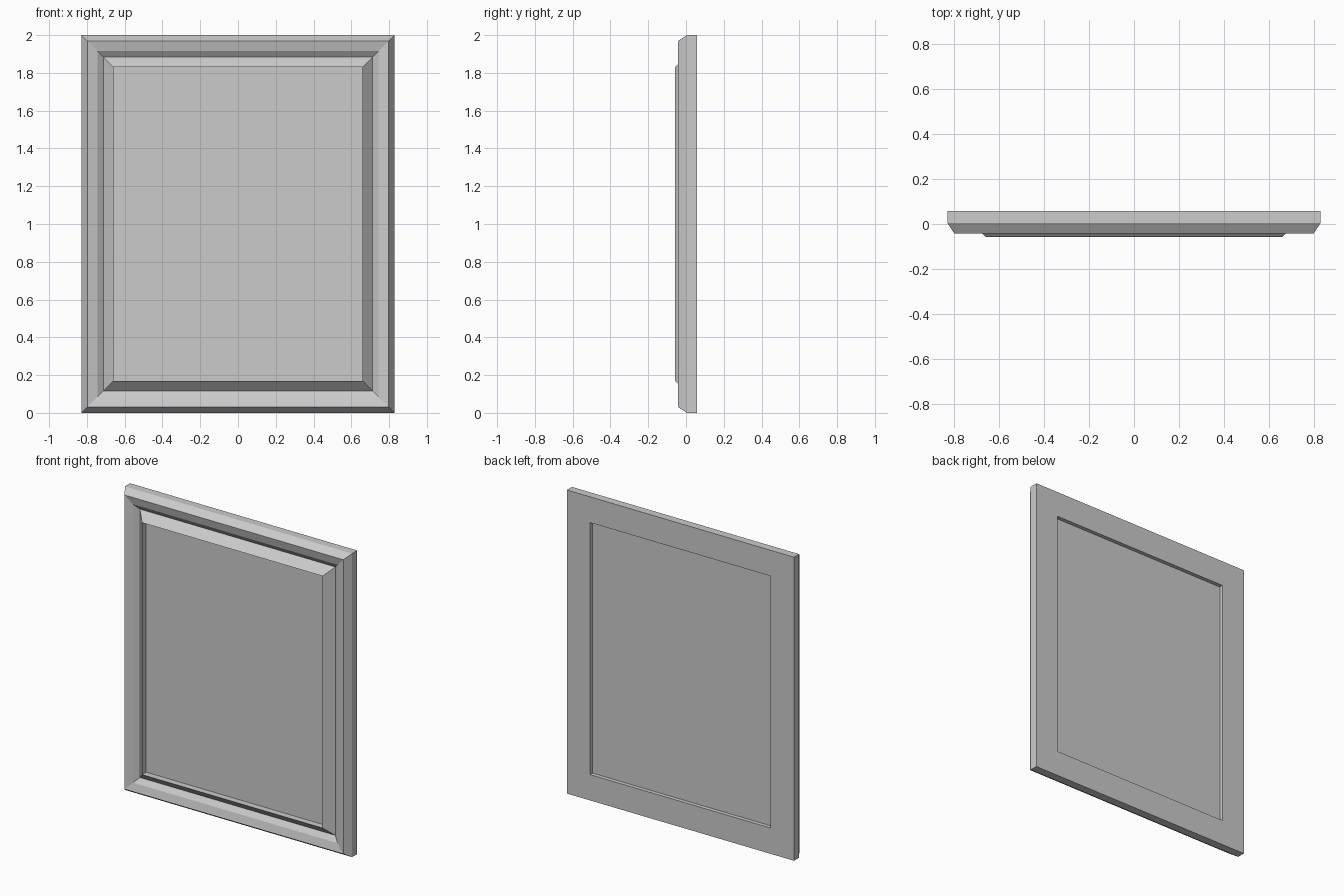
import bpy, bmesh

if "Cube" in bpy.data.objects:
    bpy.data.objects.remove(bpy.data.objects["Cube"])

HALF_W, HEIGHT = 0.828, 2.0

# moulding cross-section: (distance in from outer edge, y)
PROFILE = [(0, 0.058), (0, 0.005), (0.031, -0.042), (0.083, -0.029),
           (0.116, -0.004), (0.17, -0.058), (0.17, 0.058)]


def finish(bm, name):
    bmesh.ops.recalc_face_normals(bm, faces=bm.faces)
    mesh = bpy.data.meshes.new(name)
    bm.to_mesh(mesh)
    bm.free()
    obj = bpy.data.objects.new(name, mesh)
    bpy.context.collection.objects.link(obj)
    return obj


def rectangle(bm, inset, y):
    x, lo, hi = HALF_W - inset, inset, HEIGHT - inset
    return [bm.verts.new((px, y, pz))
            for px, pz in ((-x, lo), (x, lo), (x, hi), (-x, hi))]


def bridge(bm, a, b):
    for i in range(4):
        j = (i + 1) % 4
        bm.faces.new((a[i], a[j], b[j], b[i]))


# mitred frame: profile swept round the rectangle
bm = bmesh.new()
rings = [rectangle(bm, d, y) for d, y in PROFILE]
for k, ring in enumerate(rings):
    bridge(bm, ring, rings[(k + 1) % len(rings)])
finish(bm, "frame_moulding")

# picture panel recessed inside the frame on both sides
bm = bmesh.new()
front = rectangle(bm, 0.17, -0.016)
back = rectangle(bm, 0.17, 0.032)
bridge(bm, front, back)
bm.faces.new(front)
bm.faces.new(back)
finish(bm, "picture_panel")
